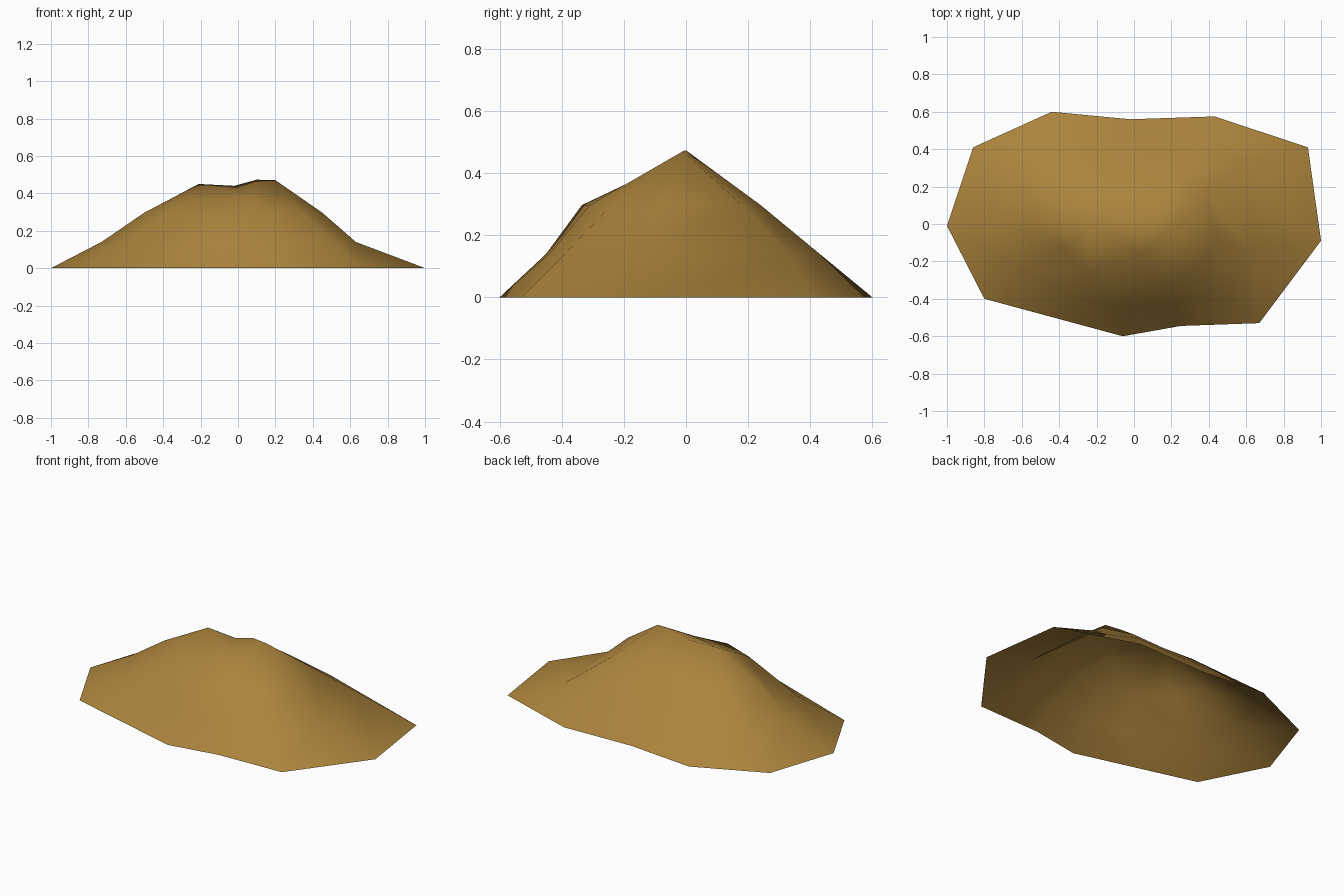
import bpy

# Each spoke: base x, y | lower ring x, y | upper ring x, y | crest point it meets
SPOKES = [
    (-1.00, -0.01, -0.73, 0.02, -0.50, 0.00, 0),
    (-0.86, 0.41, -0.62, 0.30, -0.42, 0.18, 0),
    (-0.44, 0.60, -0.33, 0.43, -0.22, 0.24, 0),
    (-0.02, 0.56, -0.02, 0.42, -0.02, 0.23, 1),
    (0.43, 0.575, 0.33, 0.43, 0.20, 0.24, 2),
    (0.93, 0.41, 0.59, 0.33, 0.38, 0.18, 3),
    (1.00, -0.09, 0.63, -0.14, 0.45, -0.08, 3),
    (0.67, -0.53, 0.50, -0.39, 0.34, -0.24, 3),
    (0.25, -0.545, 0.22, -0.44, 0.16, -0.31, 4),
    (-0.06, -0.60, -0.06, -0.45, -0.05, -0.335, 4),
    (-0.43, -0.50, -0.27, -0.41, -0.25, -0.26, 0),
    (-0.80, -0.40, -0.60, -0.255, -0.38, -0.13, 0),
]
HEIGHTS = (0.0, 0.14, 0.297)
CREST = [(-0.21, 0.01, 0.45), (-0.02, 0.0, 0.44), (0.10, 0.0, 0.473),
         (0.20, -0.01, 0.47), (0.05, -0.16, 0.38)]
n = len(SPOKES)

# Rings of points, then the crest
verts = [(s[2 * r], s[2 * r + 1], z) for r, z in enumerate(HEIGHTS) for s in SPOKES]
top = len(verts)
verts += CREST

# Side slopes (open underneath)
faces = []
for i in range(n):
    j = (i + 1) % n
    for r in range(2):
        a, b = r * n, (r + 1) * n
        faces.append((a + j, a + i, b + i, b + j))
    # Shoulder up to the crest
    ci, cj = top + SPOKES[i][6], top + SPOKES[j][6]
    tip = (ci,) if ci == cj else (ci, cj)
    faces.append((2 * n + j, 2 * n + i) + tip)

# Front of the crest
for a, b in ((0, 1), (1, 2), (2, 3)):
    faces.append((top + 4, top + b, top + a))

mesh = bpy.data.meshes.new("dirt_mound")
mesh.from_pydata(verts, [], faces)
mesh.update()
mesh.shade_smooth()

# Sandy earth colour
mat = bpy.data.materials.new("sandy brown")
mat.diffuse_color = (0.41, 0.23, 0.045, 1.0)
mesh.materials.append(mat)

mound = bpy.data.objects.new("dirt_mound", mesh)
bpy.context.collection.objects.link(mound)
